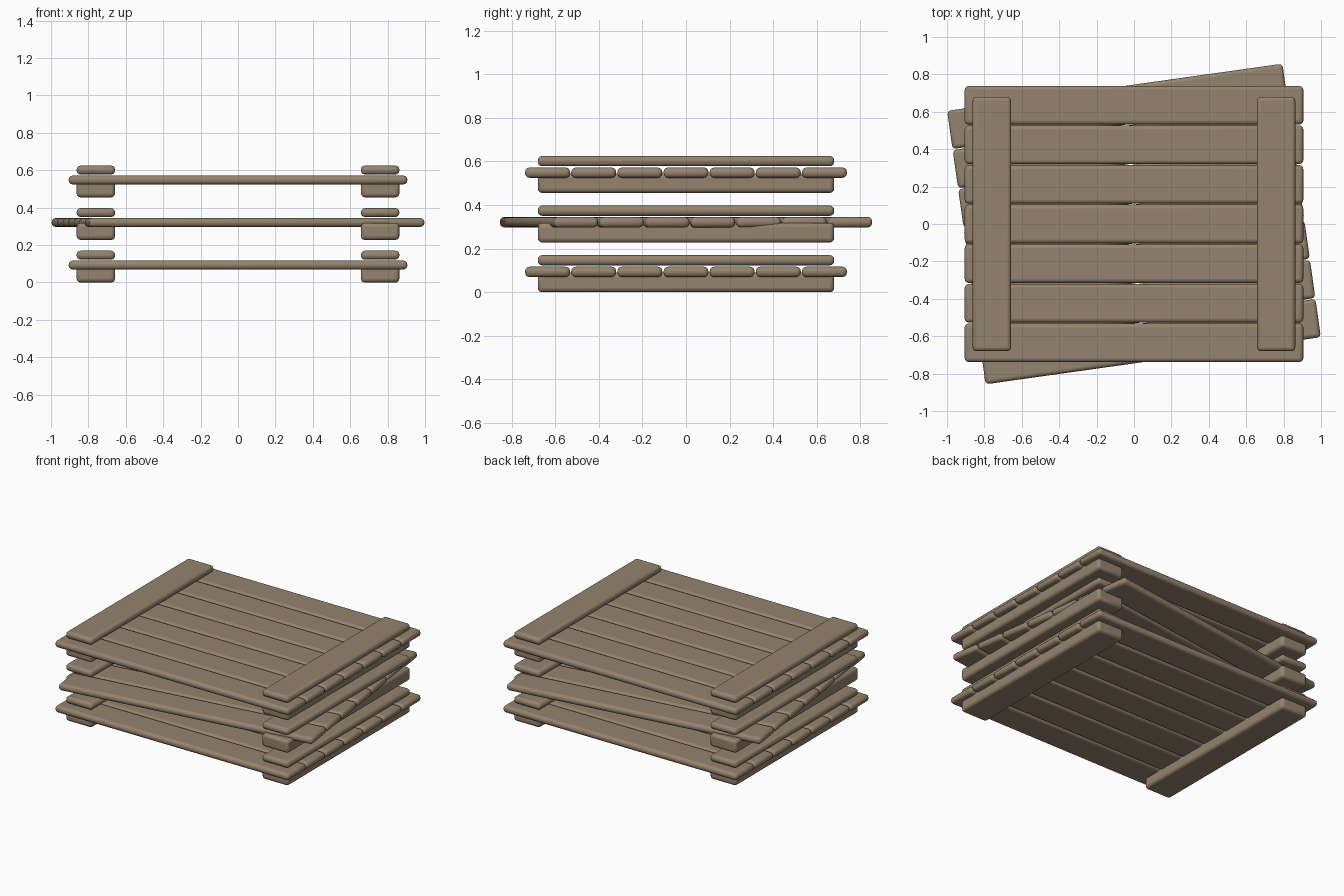
import bpy
from math import radians
from mathutils import Matrix

if "Cube" in bpy.data.objects:
    bpy.data.objects.remove(bpy.data.objects["Cube"])

wood = bpy.data.materials.new("weathered_wood")
wood.diffuse_color = (0.30, 0.23, 0.155, 1)
wood.use_nodes = True
wood.node_tree.nodes["Principled BSDF"].inputs["Base Color"].default_value = wood.diffuse_color


def plank(name, size, loc, turn=0.0, bevel=0.02):
    """Rounded wooden board; turn rotates it about the stack's vertical axis."""
    bpy.ops.mesh.primitive_cube_add(size=1)
    ob = bpy.context.object
    ob.name = name
    ob.data.transform(Matrix.Rotation(radians(turn), 4, 'Z')
                      @ Matrix.Translation(loc)
                      @ Matrix.Diagonal((*size, 1)))
    mod = ob.modifiers.new("rounded_edges", 'BEVEL')
    mod.width = bevel
    mod.segments = 3
    ob.data.materials.append(wood)
    bpy.ops.object.shade_smooth_by_angle(angle=radians(35))
    return ob


# Three stacked pallets; the slats of the middle one are twisted
for layer, turn in enumerate((0, 8, 0)):
    z = layer * 0.2275

    # Seven deck slats
    for i in range(7):
        plank(f"pallet_{layer}_slat_{i}", (1.81, 0.206, 0.047),
              (0, (i - 3) * 0.2117, z + 0.095), turn)

    # Bottom runner and top batten at each end
    for side, x in (("left", -0.76), ("right", 0.76)):
        plank(f"pallet_{layer}_runner_{side}", (0.205, 1.36, 0.09),
              (x, 0, z + 0.048 - 0.001), 0)
        plank(f"pallet_{layer}_batten_{side}", (0.205, 1.36, 0.047),
              (x, 0, z + 0.148), 0)

# Settle the lowest runners on the floor
for ob in bpy.context.scene.objects:
    ob.data.transform(Matrix.Translation((0, 0, -0.002)))
